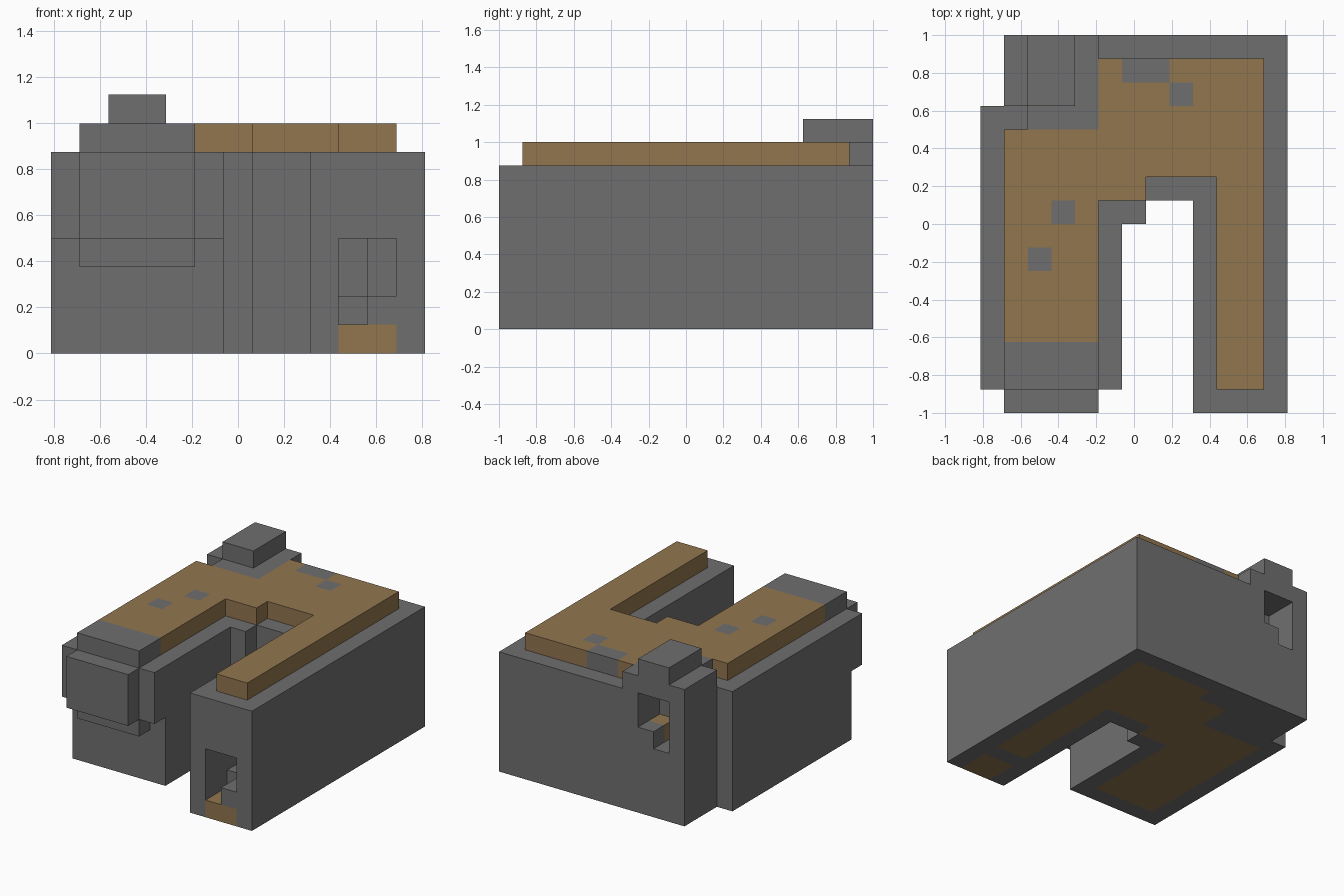
import bpy, bmesh

U = 0.125  # size of one block

cube = bpy.data.objects.get("Cube")
if cube:
    bpy.data.objects.remove(cube, do_unlink=True)


def material(name, color):
    m = bpy.data.materials.new(name)
    m.use_nodes = True
    m.diffuse_color = color
    bsdf = m.node_tree.nodes["Principled BSDF"]
    bsdf.inputs["Base Color"].default_value = color
    bsdf.inputs["Roughness"].default_value = 0.9
    return m


GREY = material("stone grey", (0.159, 0.159, 0.159, 1))
BROWN = material("earth brown", (0.285, 0.18, 0.077, 1))


def prism(name, outline, z0, z1, mat):
    """Extrude a counter-clockwise outline, given in block units."""
    bm = bmesh.new()
    base = bm.faces.new([bm.verts.new(((x - 6.5) * U, (y - 8) * U, z0 * U))
                         for x, y in outline])
    top = bmesh.ops.extrude_face_region(bm, geom=[base])
    bmesh.ops.translate(bm, vec=(0, 0, (z1 - z0) * U),
                        verts=[v for v in top["geom"] if isinstance(v, bmesh.types.BMVert)])
    bmesh.ops.recalc_face_normals(bm, faces=bm.faces)
    me = bpy.data.meshes.new(name)
    bm.to_mesh(me)
    bm.free()
    me.materials.append(mat)
    ob = bpy.data.objects.new(name, me)
    bpy.context.collection.objects.link(ob)
    return ob


def box(name, xs, ys, zs, mat=GREY):
    (a, b), (c, d) = xs, ys
    return prism(name, [(a, c), (b, c), (b, d), (a, d)], *zs, mat)


def cut(host, tool, keep=False):
    """Subtract the tool from the host; keep it to leave an inlay in its place."""
    mod = host.modifiers.new("cut", "BOOLEAN")
    mod.operation, mod.solver, mod.object = "DIFFERENCE", "EXACT", tool
    bpy.context.view_layer.update()
    deps = bpy.context.evaluated_depsgraph_get()
    me = bpy.data.meshes.new_from_object(host.evaluated_get(deps))
    host.modifiers.clear()
    host.data = me
    if not keep:
        bpy.data.objects.remove(tool, do_unlink=True)


# Main walls: two wings joined at the back
body = prism("main_walls", [(0, 2), (6, 2), (6, 8), (7, 8), (7, 9), (9, 9), (9, 0),
                            (13, 0), (13, 16), (1, 16), (1, 13), (0, 13)], 0, 7, GREY)

# Brown ground set into the underside
ground = prism("ground_inlay", [(1, 3), (5, 3), (5, 9), (7, 9), (7, 10), (10, 10), (10, 3),
                                (12, 3), (12, 15), (7, 15), (7, 14), (5, 14), (5, 12),
                                (1, 12)], 0, 1, BROWN)
cut(body, ground, keep=True)
cut(body, box("doorstep", (10, 12), (0, 2), (0, 1), BROWN), keep=True)

# Front doorway with its inner steps
for xs, ys, zs in [((10, 11), (0, 2), (1, 4)),
                   ((11, 12), (0, 2), (2, 4)),
                   ((10, 11), (2, 4), (2, 4))]:
    cut(body, box("doorway_cutter", xs, ys, zs))

# Back window with a stepped sill
for xs, z0 in [((2, 3), 4), ((3, 4), 5)]:
    cut(body, box("window_cutter", xs, (14, 16), (z0, 7)))
cut(body, box("window_sill", (3, 4), (14, 15), (4, 5), BROWN), keep=True)

# Overhanging front of the right wing
box("front_collar", (0, 6), (1, 2), (4, 7))
box("front_lip", (1, 5), (1, 2), (3, 4))
box("front_panel", (1, 5), (0, 1), (4, 7))

# Raised roof with stone tiles
roof = prism("roof", [(1, 3), (5, 3), (5, 9), (7, 9), (7, 10), (10, 10), (10, 1),
                      (12, 1), (12, 15), (5, 15), (5, 12), (1, 12)], 7, 8, BROWN)
for xs, ys in [((6, 8), (14, 15)), ((8, 9), (13, 14)), ((3, 4), (8, 9)), ((2, 3), (6, 7))]:
    cut(roof, box("roof_tile", xs, ys, (7, 8)), keep=True)
box("roof_front", (1, 5), (1, 3), (7, 8))

# Chimney at the back corner
prism("chimney_base", [(2, 12), (5, 12), (5, 16), (1, 16), (1, 13), (2, 13)], 7, 8, GREY)
box("chimney_top", (2, 4), (13, 16), (8, 9))
